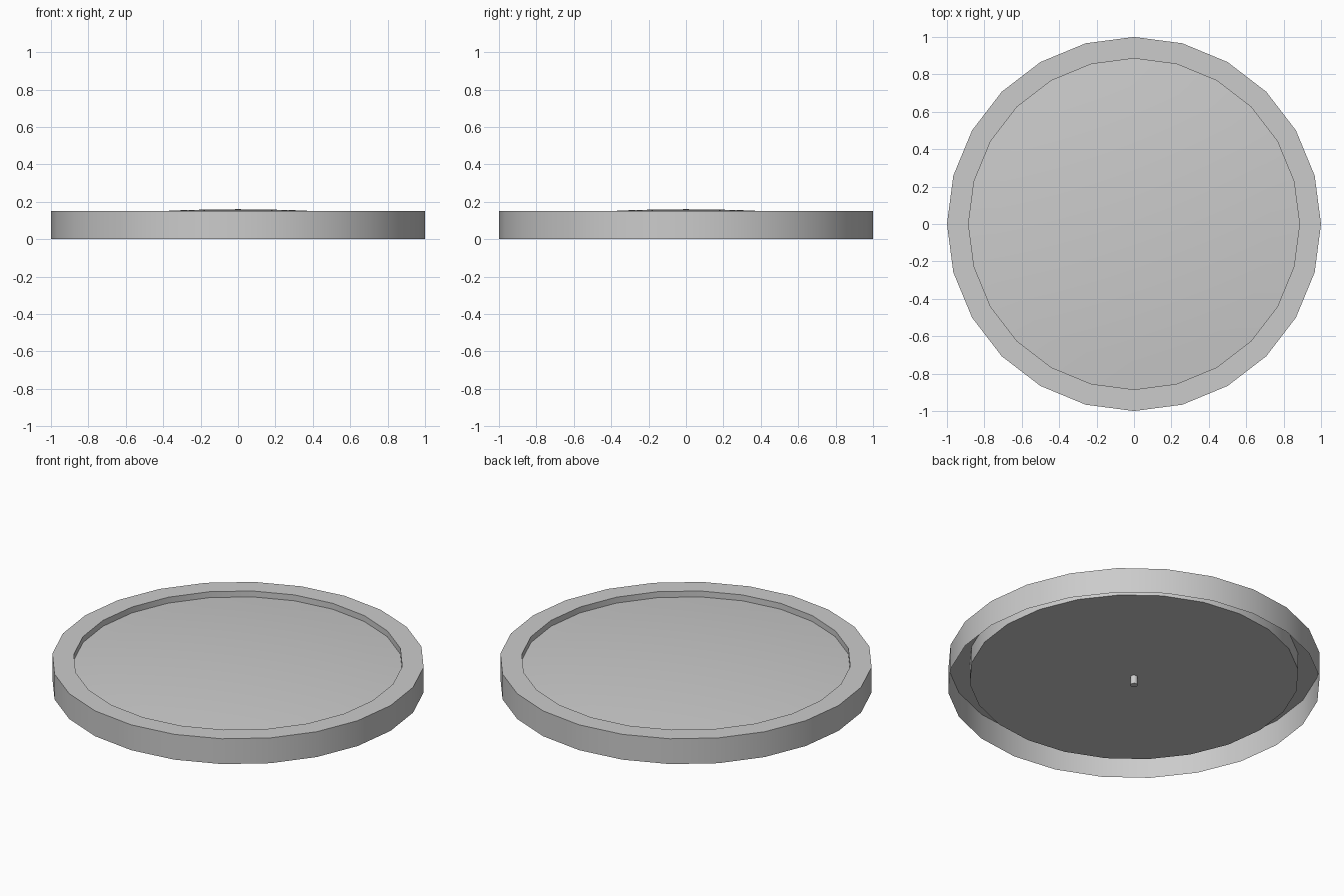
import bpy, bmesh, math

if "Cube" in bpy.data.objects:
    bpy.data.objects.remove(bpy.data.objects["Cube"])

SIDES = 24


def lathe(name, profile, angle=30):
    """Revolve (radius, height) points around z; radius 0 makes a pole."""
    bm = bmesh.new()
    rings = []
    for r, z in profile:
        if r == 0:
            rings.append([bm.verts.new((0, 0, z))] * SIDES)
        else:
            rings.append([bm.verts.new((r * math.cos(2 * math.pi * i / SIDES),
                                        r * math.sin(2 * math.pi * i / SIDES), z))
                          for i in range(SIDES)])
    for a, b in zip(rings, rings[1:]):
        for i in range(SIDES):
            j = (i + 1) % SIDES
            bm.faces.new(list(dict.fromkeys((a[i], a[j], b[j], b[i]))))
    mesh = bpy.data.meshes.new(name)
    bm.to_mesh(mesh)
    bm.free()
    obj = bpy.data.objects.new(name, mesh)
    bpy.context.collection.objects.link(obj)
    bpy.context.view_layer.objects.active = obj
    bpy.ops.object.select_all(action='DESELECT')
    obj.select_set(True)
    bpy.ops.object.shade_smooth_by_angle(angle=math.radians(angle))
    return obj


R_IN, TOP, BASE = 0.885, 0.15, 0.05

# Hollow rim: outer wall, flat top, inner wall and the recessed floor underneath
lathe("rim", [(1.0, 0.0), (1.0, TOP), (R_IN, TOP), (R_IN, BASE)])
lathe("underside_plate", [(R_IN, BASE), (0, BASE)][::-1])

# Gently domed disc set inside the rim
dome = [(R_IN * k / 6, 0.16 - 0.045 * (k / 6) ** 2) for k in range(6, -1, -1)]
lathe("domed_disc", dome)

# Small centre pin below the plate
lathe("centre_pin", [(0, 0.0), (0.02, 0.0), (0.02, BASE)])
